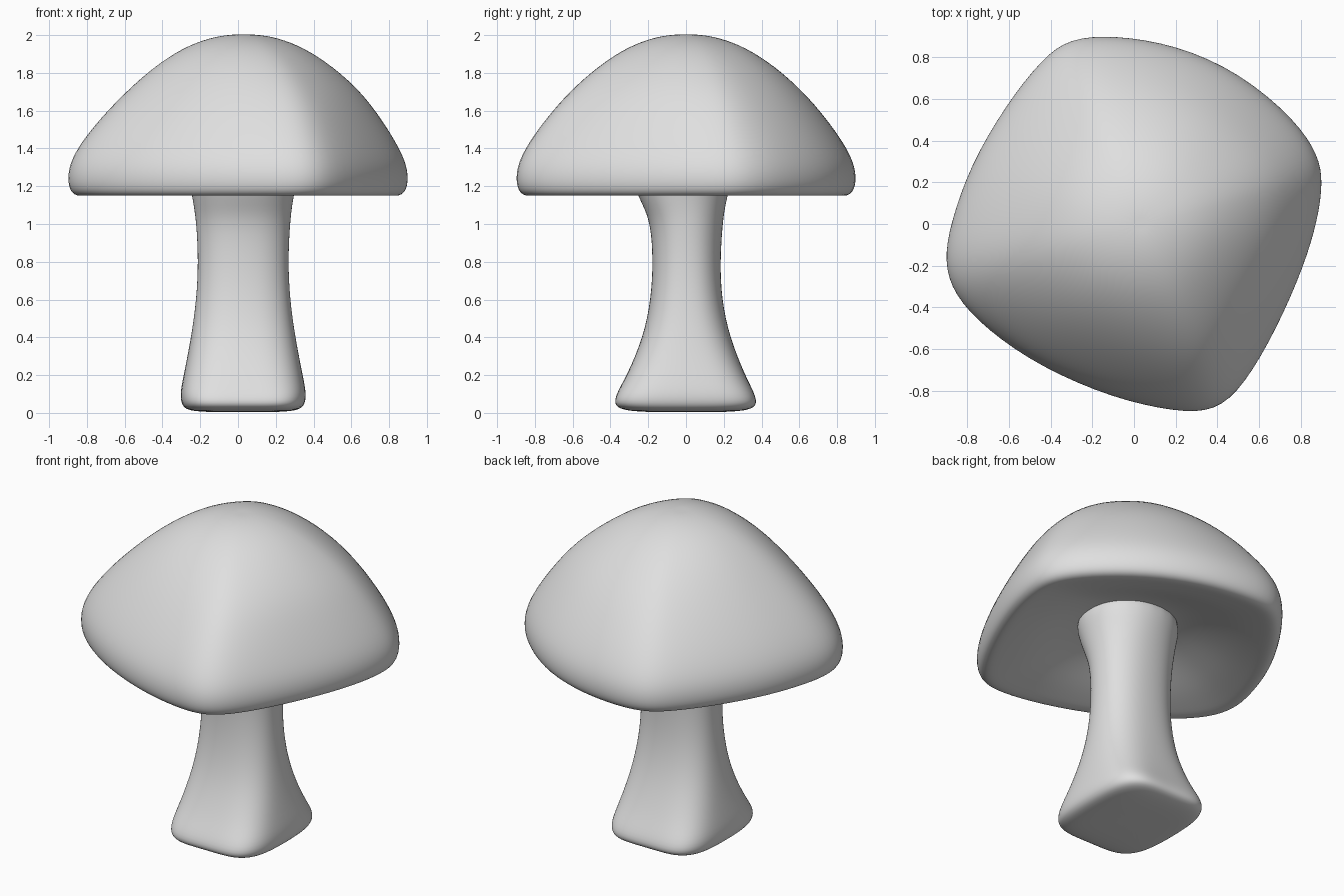
import bpy, bmesh, math
from mathutils import Vector

if "Cube" in bpy.data.objects:
    bpy.data.objects.remove(bpy.data.objects["Cube"])

GREY = (0.74, 0.74, 0.74, 1)
mat = bpy.data.materials.new("pale grey")
mat.use_nodes = True
mat.diffuse_color = GREY
mat.node_tree.nodes["Principled BSDF"].inputs["Base Color"].default_value = GREY


def loft(name, rings):
    """Skin closed rings from bottom to top, cap the ends and smooth."""
    bm = bmesh.new()
    loops = [[bm.verts.new(p) for p in ring] for ring in rings]
    n = len(loops[0])
    for a, b in zip(loops, loops[1:]):
        for i in range(n):
            j = (i + 1) % n
            bm.faces.new((a[i], a[j], b[j], b[i]))
    for loop, flip in ((loops[0], True), (loops[-1], False)):
        centre = sum((v.co for v in loop), Vector()) / n
        tip = bm.verts.new(centre)
        for i in range(n):
            f = bm.faces.new((loop[i], loop[(i + 1) % n], tip))
            if flip:
                f.normal_flip()
    for f in bm.faces:
        f.smooth = True
    mesh = bpy.data.meshes.new(name)
    bm.to_mesh(mesh)
    bm.free()
    mesh.materials.append(mat)
    obj = bpy.data.objects.new(name, mesh)
    bpy.context.collection.objects.link(obj)
    sub = obj.modifiers.new("smooth", "SUBSURF")
    sub.levels = sub.render_levels = 2
    return obj


# Cap: rounded, slightly uneven four-cornered plan, rounder towards the crown
plan = [(.91, .2), (.89, .33), (.78, .5), (.51, .73), (.2, .865), (-.1, .91),
        (-.31, .895), (-.44, .8), (-.62, .57), (-.79, .28), (-.885, 0),
        (-.915, -.18), (-.87, -.34), (-.71, -.51), (-.45, -.69), (-.1, -.84),
        (.2, -.905), (.39, -.905), (.53, -.78), (.69, -.5), (.82, -.2), (.885, .02)]

# scale, height, roundness, shift towards +x; the underside is hollowed
profile = [(.12, 1.33, 1, 0), (.3, 1.32, .8, 0), (.48, 1.27, .5, 0),
           (.68, 1.2, .2, 0), (.85, 1.16, 0, 0), (.935, 1.142, 0, 0),
           (.985, 1.17, 0, 0), (1.0, 1.24, 0, 0), (.985, 1.325, 0, 0),
           (.925, 1.43, 0, .003), (.82, 1.565, .08, .015), (.69, 1.705, .25, .03),
           (.53, 1.835, .5, .03), (.36, 1.935, .8, .03), (.2, 1.987, 1, .03),
           (.08, 2.003, 1, .03)]


def cap_ring(s, z, blend, dx):
    ring = []
    for x, y in plan:
        p = Vector((x, y))
        p = p.lerp(p.normalized() * .89, blend) * s
        ring.append((p.x + dx, p.y, z))
    return ring


loft("cap", [cap_ring(*row) for row in profile])

# Stem: squarish foot with pinched front and back, flared under the cap
# height, x from, x to, y from, y to, squareness, pinch
stem = [(.004, -.14, .19, -.2, .2, 3, .1), (.01, -.26, .31, -.36, .36, 3, .13),
        (.035, -.3, .355, -.45, .445, 3, .15), (.1, -.31, .365, -.43, .425, 3, .14),
        (.2, -.29, .345, -.34, .34, 2.8, .08), (.4, -.25, .305, -.235, .24, 2.5, .03),
        (.6, -.222, .277, -.187, .19, 2.4, 0), (.8, -.212, .267, -.176, .182, 2.3, 0),
        (1.0, -.222, .277, -.188, .195, 2.2, 0), (1.1, -.237, .289, -.23, .21, 2.2, 0),
        (1.2, -.255, .307, -.28, .235, 2.1, 0), (1.37, -.29, .34, -.32, .27, 2.1, 0)]
SIDES = 24


def stem_ring(z, x0, x1, y0, y1, k, pinch):
    ring = []
    for i in range(SIDES):
        t = math.tau * i / SIDES
        c, s = math.cos(t), math.sin(t)
        px = math.copysign(abs(c) ** (2 / k), c)
        py = math.copysign(abs(s) ** (2 / k), s) * (1 - pinch * (1 - px * px))
        ring.append(((x0 + x1) / 2 + px * (x1 - x0) / 2,
                     (y0 + y1) / 2 + py * (y1 - y0) / 2, z))
    return ring


loft("stem", [stem_ring(*row) for row in stem])
